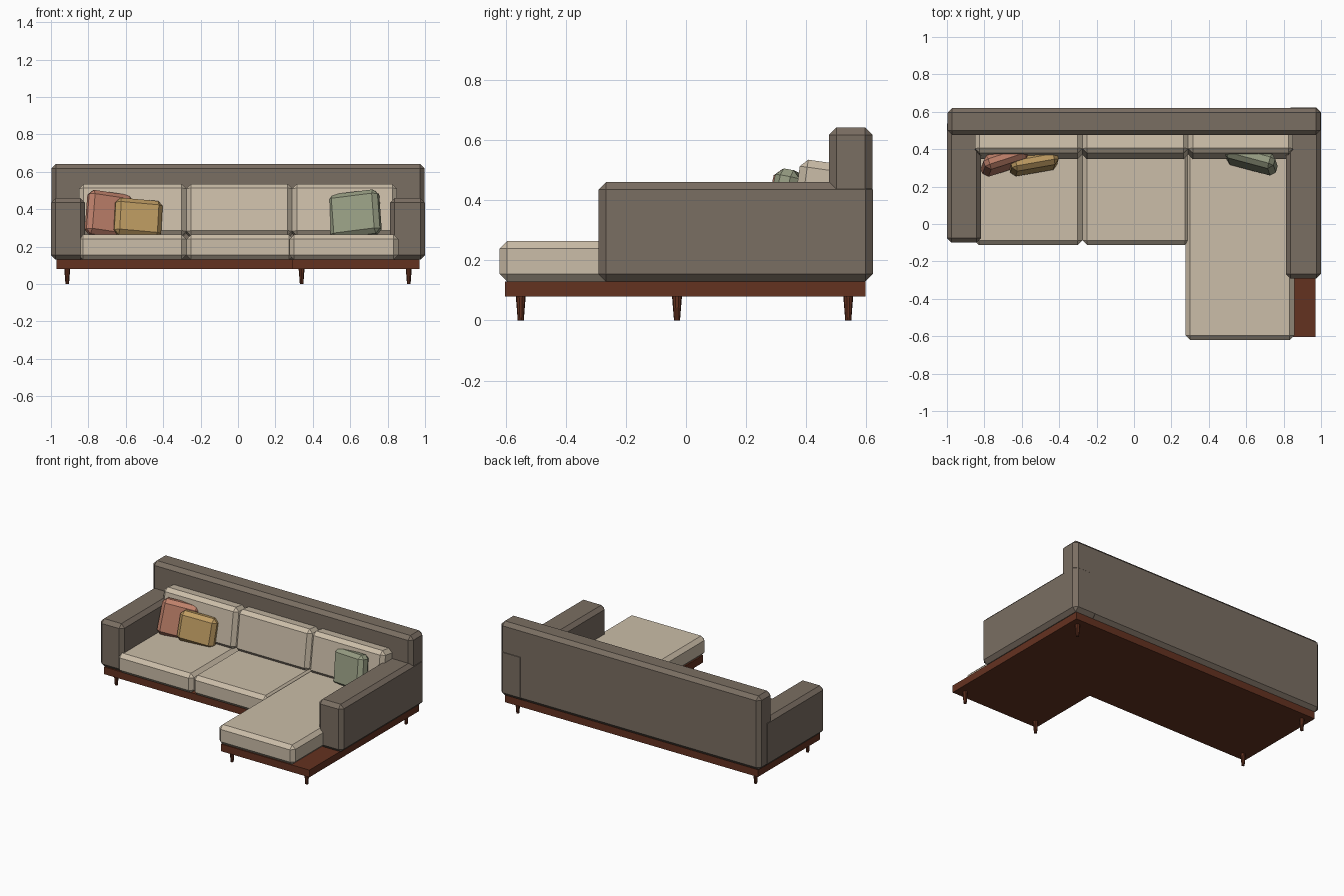
import bpy, bmesh, math
from mathutils import Matrix, Euler

if "Cube" in bpy.data.objects:
    bpy.data.objects.remove(bpy.data.objects["Cube"])


def material(name, rgb):
    m = bpy.data.materials.new(name)
    lin = [(c / 255 / 12.92) if c < 10 else ((c / 255 + 0.055) / 1.055) ** 2.4 for c in rgb]
    m.diffuse_color = (*lin, 1)
    m.use_nodes = True
    m.node_tree.nodes["Principled BSDF"].inputs["Base Color"].default_value = m.diffuse_color
    return m


BROWN = material("brown upholstery", (122, 110, 98))
CREAM = material("cream fabric", (203, 189, 168))
WOOD = material("dark wood", (100, 50, 32))
PINK = material("terracotta fabric", (190, 128, 106))
MUSTARD = material("mustard fabric", (190, 155, 98))
GREEN = material("sage fabric", (150, 156, 130))


def finish(name, bm, mat):
    bmesh.ops.recalc_face_normals(bm, faces=bm.faces)
    me = bpy.data.meshes.new(name)
    bm.to_mesh(me)
    bm.free()
    me.materials.append(mat)
    ob = bpy.data.objects.new(name, me)
    bpy.context.collection.objects.link(ob)
    return ob


def block(name, centre, size, mat, bevel=0.025, rot=(0, 0, 0)):
    """Chamfered box, optionally tilted (degrees)."""
    bm = bmesh.new()
    bmesh.ops.create_cube(bm, size=1, matrix=Matrix.Diagonal((*size, 1)))
    bmesh.ops.bevel(bm, geom=bm.edges[:], offset=bevel, segments=1, affect='EDGES')
    ob = finish(name, bm, mat)
    ob.location = centre
    ob.rotation_euler = Euler([math.radians(a) for a in rot])
    return ob


def span(name, x, y, z, mat, bevel=0.025):
    """Chamfered box given by its min/max extents."""
    ext = (x, y, z)
    return block(name, [(a + b) / 2 for a, b in ext], [b - a for a, b in ext], mat, bevel)


# L-shaped wooden platform
bm = bmesh.new()
outline = [(-.97, .597), (-.97, -.085), (.29, -.085), (.29, -.603), (.97, -.603), (.97, .597)]
face = bm.faces.new([bm.verts.new((x, y, .08)) for x, y in outline])
top = bmesh.ops.extrude_face_region(bm, geom=[face])
bmesh.ops.translate(bm, vec=(0, 0, .05), verts=[v for v in top["geom"] if isinstance(v, bmesh.types.BMVert)])
finish("platform", bm, WOOD)

# Tapered legs
for i, (x, y) in enumerate([(-.913, .54), (.913, .54), (-.913, -.03), (.34, -.55), (.913, -.55)]):
    bm = bmesh.new()
    bmesh.ops.create_cone(bm, cap_ends=True, segments=10, radius1=.01, radius2=.0165, depth=.08,
                          matrix=Matrix.Translation((x, y, .04)))
    finish(f"leg_{i + 1}", bm, WOOD)

# Backrest and arms
span("backrest", (-.998, .998), (.476, .62), (.13, .643), BROWN)
span("left_arm", (-1, -.818), (-.1, .56), (.13, .46), BROWN)
span("right_arm", (.812, 1), (-.292, .622), (.13, .46), BROWN)

# Seat cushions
span("left_seat", (-.855, -.276), (-.112, .5), (.13, .265), CREAM)
span("middle_seat", (-.276, .297), (-.112, .5), (.13, .265), CREAM)
span("chaise_seat", (.275, .857), (-.62, .5), (.13, .265), CREAM)

# Leaning back cushions
for name, x0, x1 in [("left", -.85, -.276), ("middle", -.276, .29), ("right", .29, .85)]:
    block(f"{name}_back_cushion", ((x0 + x1) / 2, .432, .39), (x1 - x0, .14, .28), CREAM,
          rot=(-8, 0, 0))

# Throw pillows
block("terracotta_pillow", (-.69, .34, .37), (.25, .08, .24), PINK, .025, (-10, 8, 18))
block("mustard_pillow", (-.535, .325, .352), (.255, .08, .2), MUSTARD, .025, (-10, 5, 10))
block("sage_pillow", (.625, .347, .372), (.275, .085, .24), GREEN, .025, (-10, -7, -15))
